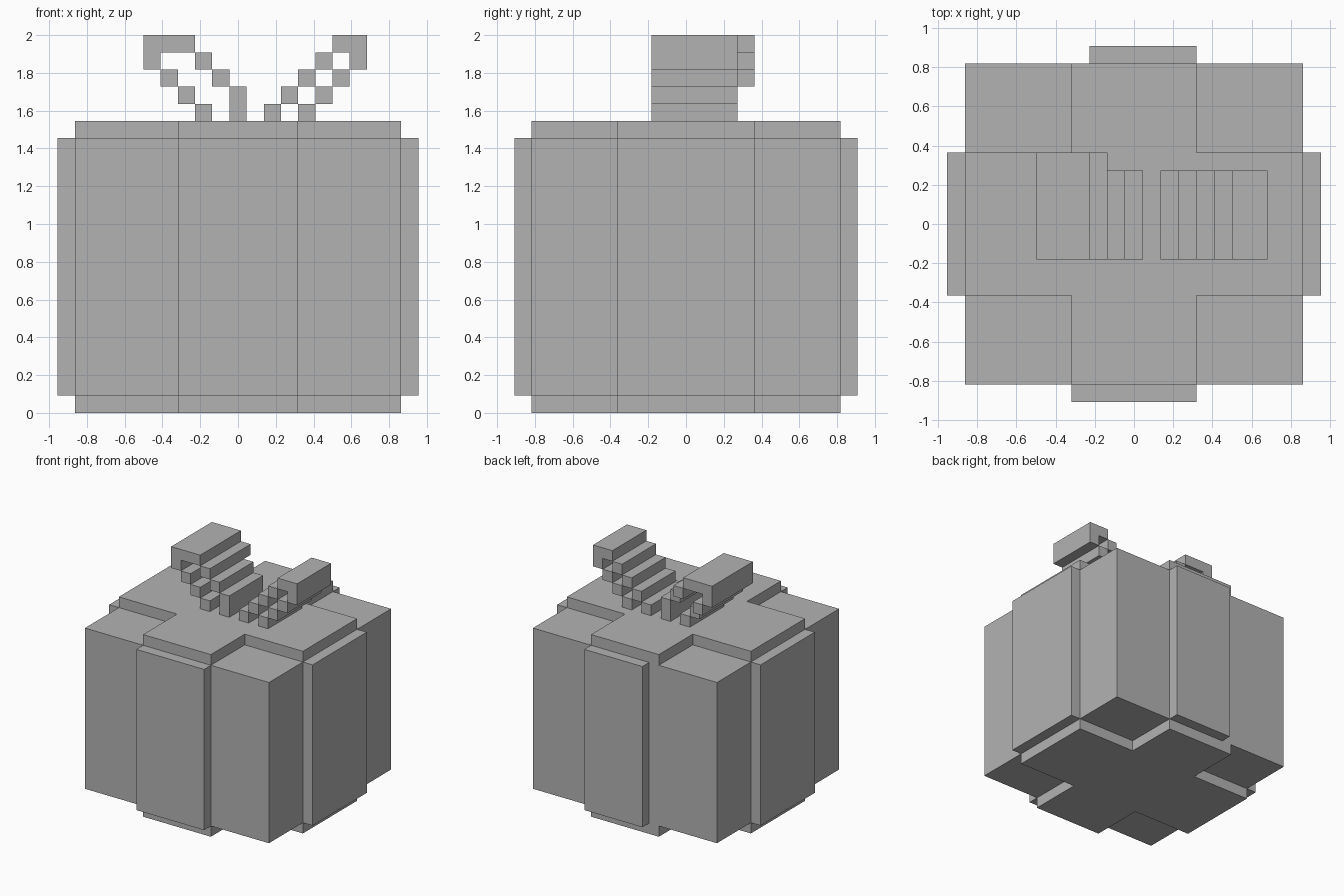
import bpy
import bmesh
from mathutils import Vector

U = 1 / 11  # size of one block

cube = bpy.data.objects.get("Cube")
if cube:
    bpy.data.objects.remove(cube, do_unlink=True)

grey = bpy.data.materials.new("plain grey")
grey.use_nodes = True
grey.diffuse_color = (0.45, 0.45, 0.45, 1)
grey.node_tree.nodes["Principled BSDF"].inputs["Base Color"].default_value = grey.diffuse_color


def finish(name, bm):
    bmesh.ops.recalc_face_normals(bm, faces=bm.faces)
    mesh = bpy.data.meshes.new(name)
    bm.to_mesh(mesh)
    bm.free()
    mesh.materials.append(grey)
    obj = bpy.data.objects.new(name, mesh)
    bpy.context.collection.objects.link(obj)
    return obj


def add_box(bm, x, y, z):
    """Add a box spanning the given block ranges."""
    spans = (x, y, z)
    low = Vector([s[0] for s in spans]) * U
    high = Vector([s[1] for s in spans]) * U
    verts = bmesh.ops.create_cube(bm, size=1)["verts"]
    for v in verts:
        v.co = (low + high) / 2 + v.co * (high - low)


def box(name, x, y, z):
    bm = bmesh.new()
    add_box(bm, x, y, z)
    return finish(name, bm)


def cross_plate(name, z):
    """Crossed ribbon, one block thick."""
    quarter = [(9.5, 4), (3.5, 4), (3.5, 9)]
    outline = quarter + [(-x, y) for x, y in reversed(quarter)]
    outline += [(-x, -y) for x, y in outline]
    bm = bmesh.new()
    face = bm.faces.new([bm.verts.new((x * U, y * U, z * U)) for x, y in outline])
    top = bmesh.ops.extrude_face_region(bm, geom=[face])["geom"]
    moved = [g for g in top if isinstance(g, bmesh.types.BMVert)]
    bmesh.ops.translate(bm, verts=moved, vec=(0, 0, U))
    return finish(name, bm)


# Box and wrapped ribbon
box("gift_box", (-9.5, 9.5), (-9, 9), (1, 16))
cross_plate("ribbon_bottom", 0)
cross_plate("ribbon_top", 16)
box("ribbon_front", (-3.5, 3.5), (-10, -9), (1, 16))
box("ribbon_back", (-2.5, 3.5), (9, 10), (1, 16))
for side, sign in (("left", 1), ("right", -1)):
    box("ribbon_" + side, sorted((sign * 9.5, sign * 10.5)), (-4, 4), (1, 16))


def bow_loop(name, outer, inner, bar, inner_foot, deep_from, deep_to):
    """Two stepped strands joined by a bar; blocks in the deep zone reach further back."""
    bm = bmesh.new()

    def piece(x, z):
        deep = z[0] >= deep_from and x[0] < deep_to
        add_box(bm, x, (-2, 4 if deep else 3), z)

    step = 1 if outer > 0 else -1
    for i in range(4):
        x = outer + step * i
        piece((x, x + 1), (17 + i, 18 + i))
    for i in range(inner_foot, 4):
        x = inner + step * i
        piece((x, x + 1), (17 + i if i > inner_foot else 17, 18 + i))
    piece(bar, (21, 22))
    return finish(name, bm)


# Bow
bow_loop("bow_loop_left", 3.5, 1.5, (5.5, 7.5), 0, 99, 0)
bow_loop("bow_loop_right", -2.5, 0.5, (-5.5, -2.5), 1, 19, -2)
